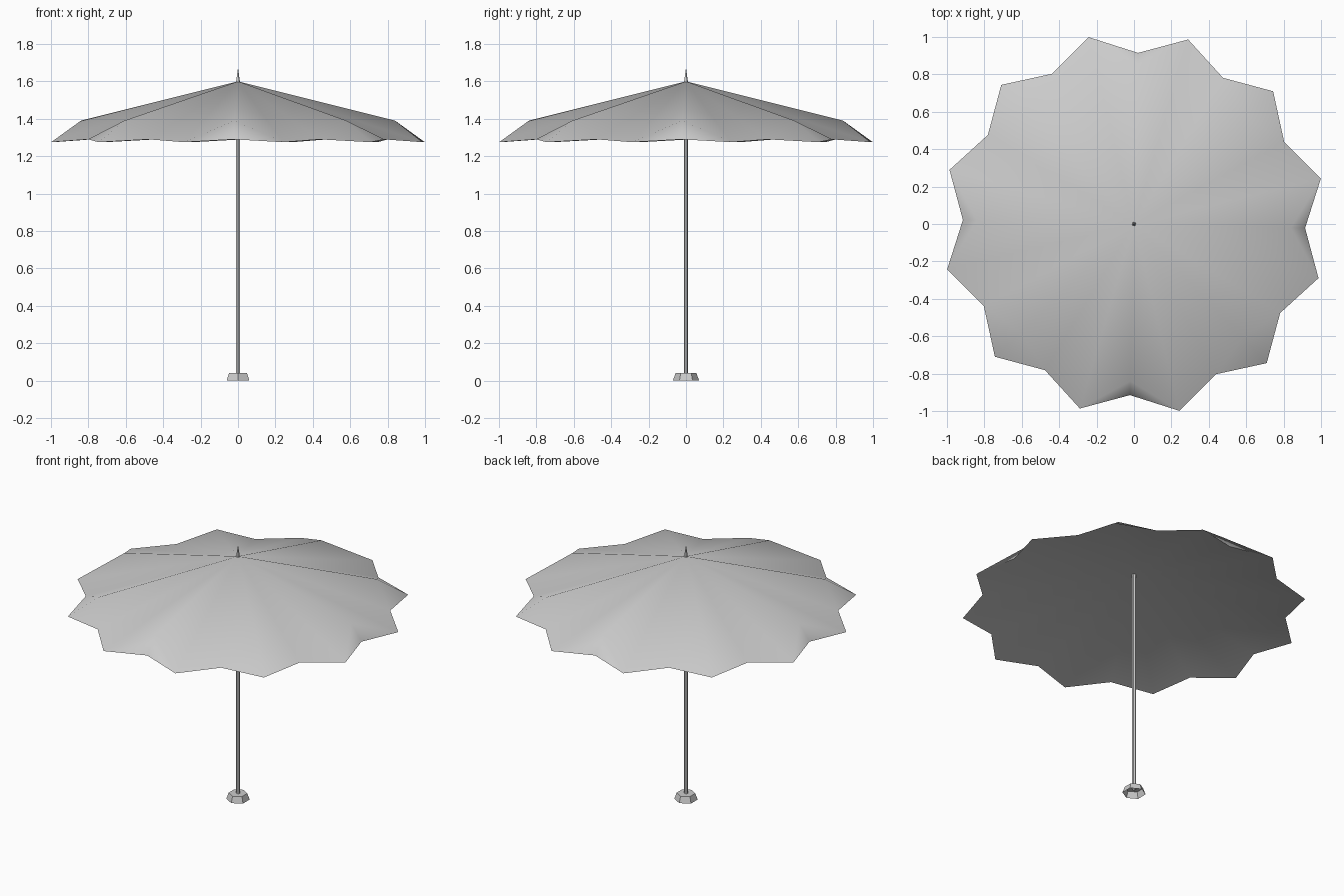
import bpy, bmesh
from math import cos, sin, radians, pi

if "Cube" in bpy.data.objects:
    bpy.data.objects.remove(bpy.data.objects["Cube"])

grey = bpy.data.materials.new("light grey")
grey.use_nodes = True
grey.diffuse_color = (0.6, 0.6, 0.6, 1)
grey.node_tree.nodes["Principled BSDF"].inputs["Base Color"].default_value = (0.6, 0.6, 0.6, 1)

TURN = radians(-1.35)   # twist of the whole canopy
POINTS = 24             # alternating notches and tips round the edge
RIBS = 8


def ring(bm, count, radius, z, start=0.0):
    step = 2 * pi / count
    return [bm.verts.new((radius * cos(start + i * step), radius * sin(start + i * step), z))
            for i in range(count)]


def scalloped_edge(bm):
    half = POINTS // 2
    notches = ring(bm, half, 0.915, 1.29, TURN)
    tips = ring(bm, half, 1.028, 1.275, TURN + pi / half)
    return [v for pair in zip(notches, tips) for v in pair]


def finish(bm, name, smooth):
    mesh = bpy.data.meshes.new(name)
    bm.to_mesh(mesh)
    bm.free()
    obj = bpy.data.objects.new(name, mesh)
    bpy.context.collection.objects.link(obj)
    mesh.materials.append(grey)
    for poly in mesh.polygons:
        poly.use_smooth = smooth
    return obj


def lathe(name, sides, profile, start=0.0, cap_top=False):
    """Stack of rings; a zero radius closes to a point."""
    bm = bmesh.new()
    rings = [[bm.verts.new((0, 0, z))] * sides if r == 0 else ring(bm, sides, r, z, start)
             for r, z in profile]
    for low, high in zip(rings, rings[1:]):
        for i in range(sides):
            j = (i + 1) % sides
            corners = [low[i], low[j], high[j], high[i]]
            bm.faces.new(list(dict.fromkeys(corners)))
    if cap_top:
        bm.faces.new(rings[-1])
    return finish(bm, name, False)


# Canopy top: shallow cone lifted along eight ribs
bm = bmesh.new()
apex = bm.verts.new((0, 0, 1.6))
edge = scalloped_edge(bm)
ribs = ring(bm, RIBS, 0.84, 1.39, TURN)
per_rib = POINTS // RIBS
for i in range(POINTS):
    a, b = edge[i], edge[(i + 1) % POINTS]
    if i % per_rib == 0:
        rib = ribs[i // per_rib]
        bm.faces.new((apex, rib, b))
        bm.faces.new((rib, a, b))
    elif i % per_rib == per_rib - 1:
        rib = ribs[(i // per_rib + 1) % RIBS]
        bm.faces.new((apex, a, rib))
        bm.faces.new((rib, a, b))
    else:
        bm.faces.new((apex, a, b))
finish(bm, "canopy_top", True)

# Canopy lining: flatter cone to the same edge
bm = bmesh.new()
centre = bm.verts.new((0, 0, 1.51))
edge = scalloped_edge(bm)
for i in range(POINTS):
    bm.faces.new((centre, edge[(i + 1) % POINTS], edge[i]))
finish(bm, "canopy_lining", True)

# Pole, finial and hollow hexagonal foot
lathe("pole", 6, [(0.012, 0.03), (0.012, 1.595)], pi / 6)
lathe("finial", 4, [(0.013, 1.59), (0.009, 1.615), (0, 1.675)], pi / 6)
lathe("foot", 6, [(0.07, 0.0), (0.056, 0.04)], pi / 6, cap_top=True)
